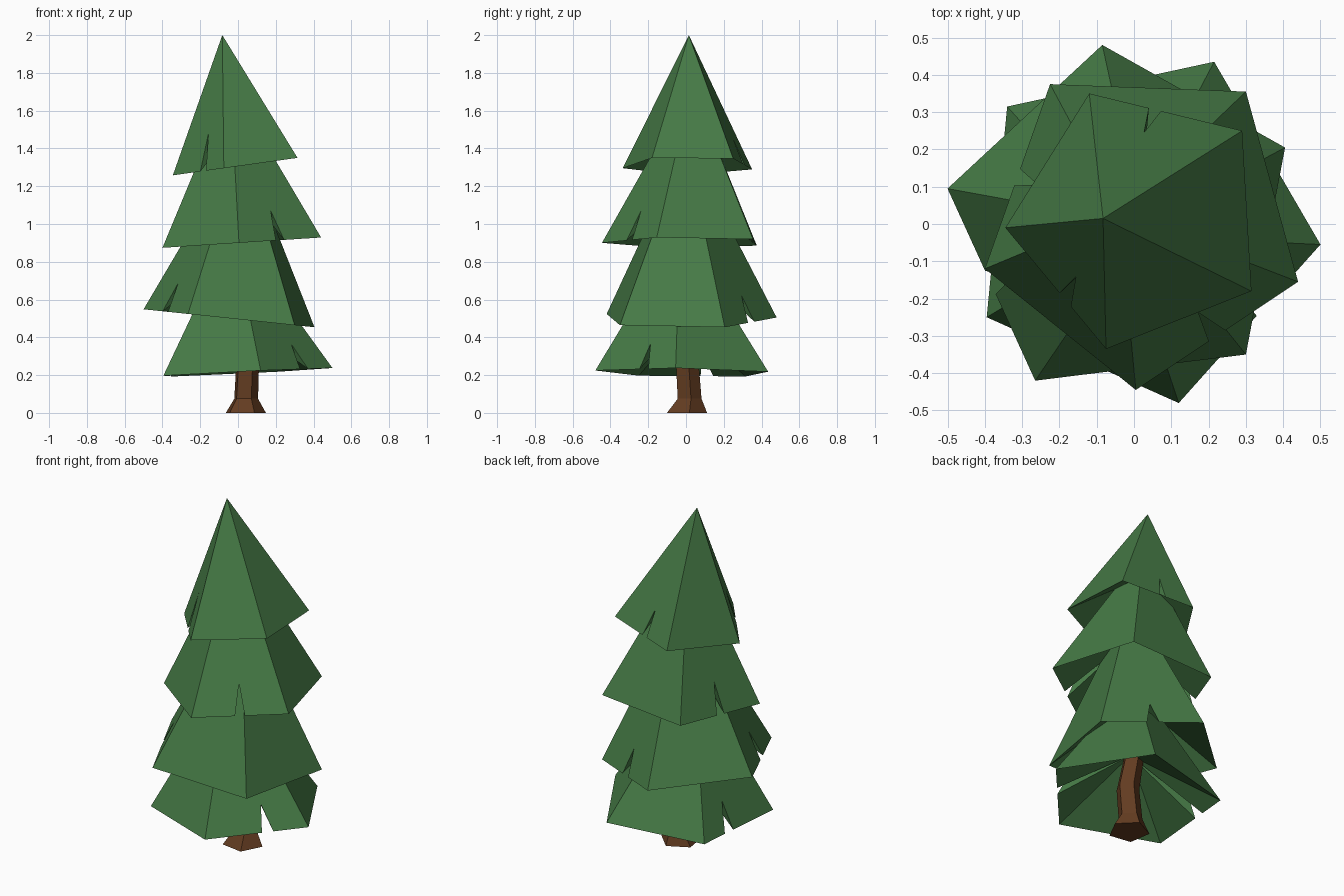
import bpy, bmesh, math
from mathutils import Vector

if "Cube" in bpy.data.objects:
    bpy.data.objects.remove(bpy.data.objects["Cube"])


def material(name, rgb):
    m = bpy.data.materials.new(name)
    m.diffuse_color = (*rgb, 1)
    m.use_nodes = True
    m.node_tree.nodes["Principled BSDF"].inputs["Base Color"].default_value = m.diffuse_color
    return m


GREEN = material("needle green", (0.061, 0.196, 0.061))
BROWN = material("bark brown", (0.125, 0.045, 0.015))


def finish(name, bm, mat):
    me = bpy.data.meshes.new(name)
    bm.to_mesh(me)
    bm.free()
    me.materials.append(mat)
    ob = bpy.data.objects.new(name, me)
    bpy.context.collection.objects.link(ob)
    return ob


def tier(name, apex, rim, height, tilt_x, tilt_y, notches):
    """Five-sided skirt with a tilted rim and a hollowed underside.
    notches: {side: (start, end, depth)} as fractions of the side and slope."""
    bm = bmesh.new()
    top = Vector(apex)
    pts = [Vector((x, y, height + tilt_x * x + tilt_y * y)) for x, y in rim]
    top_v = bm.verts.new(top)
    rim_v = [bm.verts.new(p) for p in pts]
    outline = []
    # Outer slopes, one flat face per side
    for i in range(len(pts)):
        j = (i + 1) % len(pts)
        loop = [rim_v[i]]
        if i in notches:
            a, b, depth = notches[i]
            mid = pts[i].lerp(pts[j], (a + b) / 2)
            loop += [bm.verts.new(p) for p in (pts[i].lerp(pts[j], a),
                                               mid.lerp(top, depth),
                                               pts[i].lerp(pts[j], b))]
        outline += loop
        bm.faces.new(loop + [rim_v[j], top_v])
    # Underside, a shallower fan to a raised centre
    centre = sum(pts, Vector()) / len(pts)
    centre.z += 0.35 * (top.z - height)
    c = bm.verts.new(centre)
    for k, v in enumerate(outline):
        bm.faces.new((outline[(k + 1) % len(outline)], v, c))
    return finish(name, bm, GREEN)


# Needle tiers, bottom to top (rims run counter-clockwise)
tier("bottom_tier", (-0.03, -0.03, 0.97),
     [(0.12, -0.48), (0.5, -0.055), (0.215, 0.435), (-0.34, 0.315), (-0.395, -0.25)],
     0.213, 0.048, -0.012, {0: (0.55, 0.66, 0.18), 3: (0.30, 0.42, 0.20)})
tier("lower_middle_tier", (0.02, 0.0, 1.43),
     [(-0.265, -0.42), (0.3, -0.35), (0.405, 0.205), (-0.085, 0.48), (-0.5, 0.095)],
     0.496, -0.105, 0, {2: (0.45, 0.57, 0.15), 4: (0.43, 0.55, 0.17)})
tier("upper_middle_tier", (-0.04, 0.03, 1.74),
     [(0.005, -0.445), (0.44, -0.155), (0.3, 0.355), (-0.225, 0.375), (-0.4, -0.12)],
     0.900, 0.065, 0, {0: (0.45, 0.55, 0.19), 3: (0.46, 0.55, 0.20)})
tier("top_tier", (-0.083, 0.015, 2.0),
     [(-0.075, -0.335), (0.315, -0.18), (0.29, 0.25), (-0.12, 0.35), (-0.345, -0.01)],
     1.306, 0.14, 0, {2: (0.53, 0.61, 0.21), 4: (0.54, 0.65, 0.28)})

# Trunk: flared, slightly crooked five-sided column (x, y, z, radius)
bm = bmesh.new()
rings = []
for x, y, z, r in [(0.036, 0, 0, 0.113), (0.04, 0.016, 0.075, 0.067),
                   (0.048, 0.004, 0.26, 0.064), (0.02, 0.018, 0.45, 0.057),
                   (0.0, 0.0, 0.75, 0.04)]:
    rings.append([bm.verts.new((x + r * math.cos(a), y + r * math.sin(a), z))
                  for a in (math.radians(9 + 72 * k) for k in range(5))])
for lo, hi in zip(rings, rings[1:]):
    for k in range(5):
        n = (k + 1) % 5
        bm.faces.new((lo[k], lo[n], hi[n], hi[k]))
bm.faces.new(rings[0][::-1])
bm.faces.new(rings[-1])
finish("trunk", bm, BROWN)
